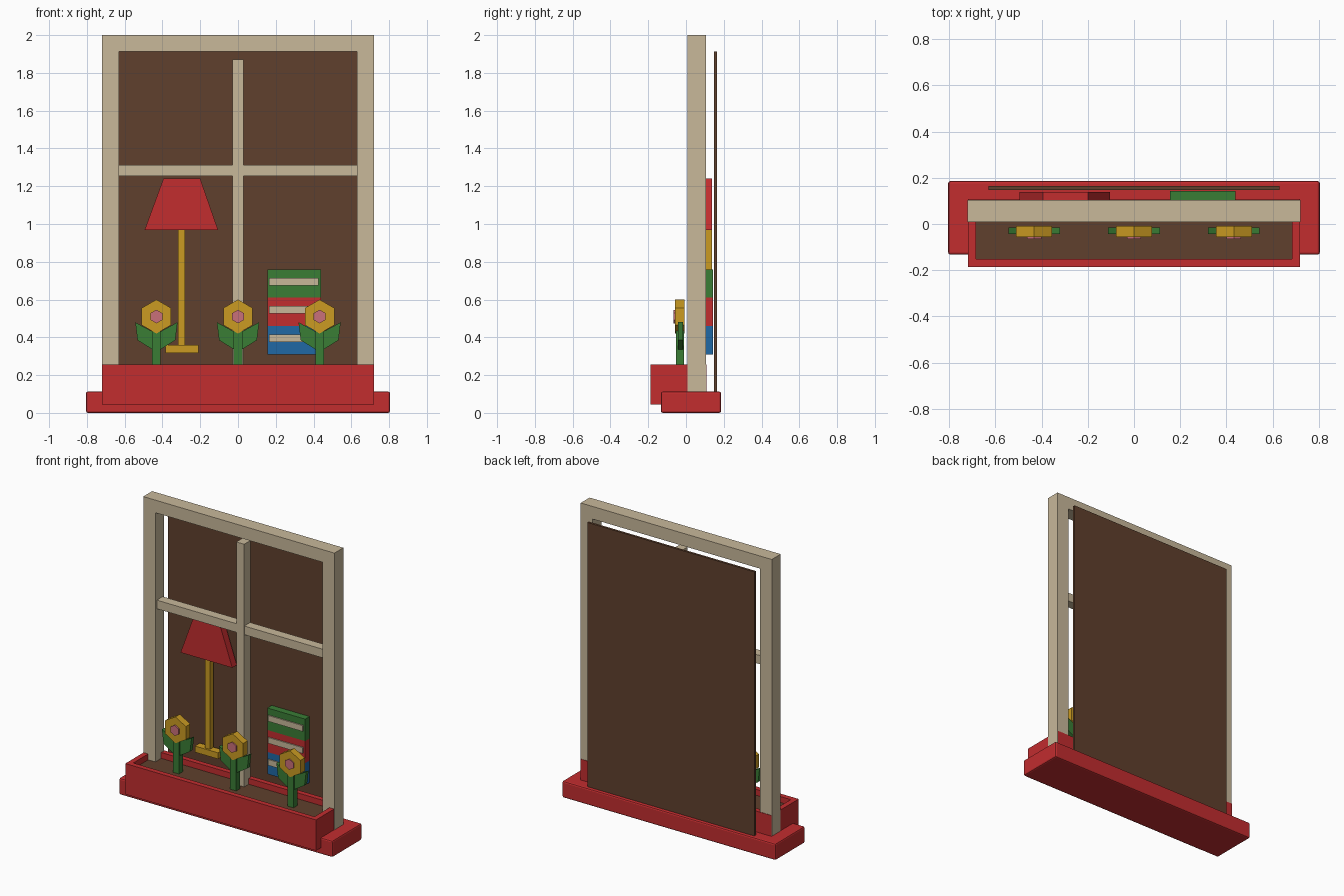
import bpy, bmesh, math

if "Cube" in bpy.data.objects:
    bpy.data.objects.remove(bpy.data.objects["Cube"])


def material(name, rgb):
    m = bpy.data.materials.new(name)
    m.diffuse_color = (*rgb, 1)
    m.use_nodes = True
    m.node_tree.nodes["Principled BSDF"].inputs["Base Color"].default_value = m.diffuse_color
    return m


RED = material("red", (0.54, 0.026, 0.028))
BEIGE = material("beige", (0.578, 0.479, 0.323))
BROWN = material("dark brown", (0.115, 0.051, 0.026))
GOLD = material("gold", (0.60, 0.33, 0.016))
GREEN = material("green", (0.042, 0.205, 0.036))
BLUE = material("blue", (0.014, 0.138, 0.376))
PINK = material("pink", (0.584, 0.162, 0.195))


def finish(name, bm, *mats):
    bmesh.ops.recalc_face_normals(bm, faces=bm.faces[:])
    me = bpy.data.meshes.new(name)
    bm.to_mesh(me)
    bm.free()
    for m in mats:
        me.materials.append(m)
    ob = bpy.data.objects.new(name, me)
    bpy.context.collection.objects.link(ob)
    return ob


def prism(name, pts, y0, y1, mat):
    """Extrude an (x, z) outline from y0 to y1."""
    bm = bmesh.new()
    face = bm.faces.new([bm.verts.new((x, y0, z)) for x, z in pts])
    new = bmesh.ops.extrude_face_region(bm, geom=[face])["geom"]
    verts = [v for v in new if isinstance(v, bmesh.types.BMVert)]
    bmesh.ops.translate(bm, verts=verts, vec=(0, y1 - y0, 0))
    return finish(name, bm, mat)


def box(name, x0, x1, y0, y1, z0, z1, mat):
    return prism(name, [(x0, z0), (x1, z0), (x1, z1), (x0, z1)], y0, y1, mat)


def hexagon(cx, cz, r):
    return [(cx + r * math.sin(i * math.pi / 3), cz + r * math.cos(i * math.pi / 3))
            for i in range(6)]


# Sill with softened edges
sill = box("sill", -0.805, 0.805, -0.133, 0.186, 0, 0.113, RED)
bev = sill.modifiers.new("bevel", "BEVEL")
bev.width, bev.segments = 0.01, 2

# Window frame (posts and head), glazing bars, dark room panel
X, xi, zi = 0.721, 0.63, 1.914
prism("window_frame", [(-X, 0.1), (-xi, 0.1), (-xi, zi), (xi, zi), (xi, 0.1),
                       (X, 0.1), (X, 2), (-X, 2)], 0.009, 0.105, BEIGE)
box("vertical_bar", -0.03, 0.03, 0.024, 0.09, 0.11, 1.87, BEIGE)
box("horizontal_bar", -xi, xi, 0.025, 0.089, 1.253, 1.312, BEIGE)
box("room_panel", -xi, xi, 0.148, 0.164, 0.11, zi, BROWN)

# Planter: box hollowed from the top, its sunken floor is the soil
bm = bmesh.new()
bmesh.ops.create_cube(bm, size=1)
for v in bm.verts:
    v.co = (v.co.x * 1.438, v.co.y * 0.295 - 0.0395, 0.15 + v.co.z * 0.21)
bm.normal_update()
top = max(bm.faces, key=lambda f: f.calc_center_median().z)
bmesh.ops.inset_region(bm, faces=[top], thickness=0.05)
new = bmesh.ops.extrude_face_region(bm, geom=[top])["geom"]
bmesh.ops.delete(bm, geom=[top], context="FACES_ONLY") if top.is_valid else None
floor = next(f for f in new if isinstance(f, bmesh.types.BMFace))
bmesh.ops.translate(bm, verts=floor.verts[:], vec=(0, 0, -0.04))
floor.material_index = 1
finish("planter", bm, RED, BROWN)

# Flowers
leaf = [(0.02, 0.335), (0.1, 0.385), (0.112, 0.48), (0.02, 0.43)]
for n, cx in enumerate((-0.432, 0, 0.432), 1):
    box(f"flower_stem_{n}", cx - 0.023, cx + 0.023, -0.052, -0.01, 0.2, 0.46, GREEN)
    for side, s in (("left", -1), ("right", 1)):
        prism(f"leaf_{side}_{n}", [(cx + s * x, z) for x, z in leaf], -0.043, -0.016, GREEN)
    prism(f"flower_head_{n}", hexagon(cx, 0.51, 0.09), -0.057, -0.009, GOLD)
    prism(f"flower_centre_{n}", hexagon(cx, 0.51, 0.036), -0.066, -0.05, PINK)

# Lamp
box("lamp_base", -0.385, -0.21, 0.085, 0.138, 0.318, 0.36, GOLD)
box("lamp_stem", -0.318, -0.28, 0.098, 0.137, 0.35, 0.98, GOLD)
prism("lamp_shade", [(-0.495, 0.967), (-0.105, 0.967), (-0.2, 1.24), (-0.395, 1.24)],
      0.088, 0.138, RED)

# Stacked books with pale title bands
for n, mat in enumerate((BLUE, RED, GREEN)):
    z = 0.31 + 0.15 * n
    box(f"book_{n + 1}", 0.155, 0.44, 0.095, 0.142, z, z + 0.15, mat)
    box(f"book_band_{n + 1}", 0.165, 0.427, 0.087, 0.096, z + 0.065, z + 0.105, BEIGE)
